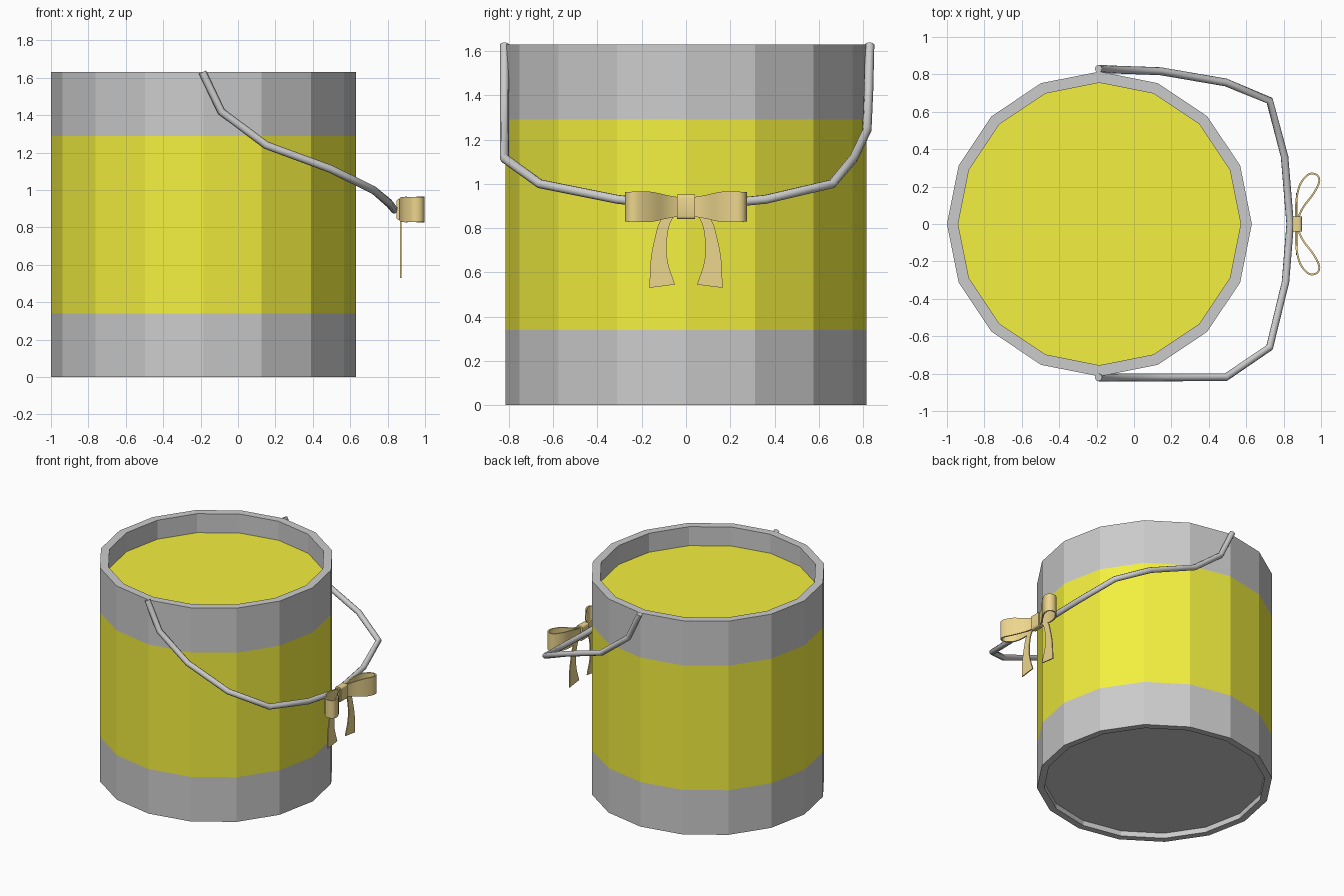
import bpy, bmesh, math
from mathutils import Vector

if "Cube" in bpy.data.objects:
    bpy.data.objects.remove(bpy.data.objects["Cube"])

SIDES, CX = 16, -0.185


def material(name, rgb):
    m = bpy.data.materials.new(name)
    m.diffuse_color = (*rgb, 1)
    m.use_nodes = True
    m.node_tree.nodes["Principled BSDF"].inputs["Base Color"].default_value = m.diffuse_color
    return m


yellow = material("yellow paint", (0.9, 0.87, 0.05))
gold = material("gold ribbon", (0.85, 0.67, 0.27))


def finish(name, bm, mats=(), smooth=False):
    bmesh.ops.recalc_face_normals(bm, faces=bm.faces)
    me = bpy.data.meshes.new(name)
    bm.to_mesh(me)
    bm.free()
    ob = bpy.data.objects.new(name, me)
    bpy.context.collection.objects.link(ob)
    for m in mats:
        me.materials.append(m)
    if smooth:
        bpy.ops.object.select_all(action='DESELECT')
        ob.select_set(True)
        bpy.context.view_layer.objects.active = ob
        bpy.ops.object.shade_smooth_by_angle(angle=math.radians(40))
    return ob


def ring(bm, r, z):
    return [bm.verts.new((CX + r * math.cos(2 * math.pi * i / SIDES),
                          r * math.sin(2 * math.pi * i / SIDES), z)) for i in range(SIDES)]


# Bucket shell: rim, outer wall with yellow band, recessed base
bm = bmesh.new()
profile = [(0.755, 1.485), (0.755, 1.63), (0.815, 1.63), (0.815, 1.29),
           (0.815, 0.34), (0.815, 0), (0.765, 0), (0.765, 0.04)]
rings = [ring(bm, r, z) for r, z in profile]
for k, (a, b) in enumerate(zip(rings, rings[1:])):
    for i in range(SIDES):
        j = (i + 1) % SIDES
        f = bm.faces.new((a[i], a[j], b[j], b[i]))
        f.material_index = 1 if k == 3 else 0
bm.faces.new(rings[-1])
# Paint surface closes the top of the shell
bm.faces.new(rings[0]).material_index = 1
grey = material("grey metal", (0.8, 0.8, 0.8))
finish("bucket", bm, (grey, yellow))

# Wire handle hanging down on the +x side
path = [(-0.19, -0.82, 1.63), (-0.09, -0.82, 1.42), (0.15, -0.82, 1.24), (0.49, -0.82, 1.115),
        (0.725, -0.66, 1.0), (0.81, -0.31, 0.93), (0.835, 0, 0.895), (0.805, 0.36, 0.93),
        (0.725, 0.66, 1.0), (0.49, 0.757, 1.115), (0.14, 0.817, 1.24),
        (-0.09, 0.825, 1.42), (-0.19, 0.83, 1.63)]
cu = bpy.data.curves.new("handle", 'CURVE')
cu.dimensions = '3D'
cu.bevel_depth = 0.021
cu.bevel_resolution = 2
cu.use_fill_caps = True
sp = cu.splines.new('POLY')
sp.points.add(len(path) - 1)
for p, co in zip(sp.points, path):
    p.co = (*co, 1)
handle = bpy.data.objects.new("handle", cu)
bpy.context.collection.objects.link(handle)
bpy.ops.object.select_all(action='DESELECT')
handle.select_set(True)
bpy.context.view_layer.objects.active = handle
bpy.ops.object.convert(target='MESH')
bpy.ops.object.shade_smooth_by_angle(angle=math.radians(50))


def smooth_path(pts, steps=5):
    """Catmull-Rom samples through the points."""
    v = [Vector(p) for p in pts]
    v = [2 * v[0] - v[1]] + v + [2 * v[-1] - v[-2]]
    out = []
    for a, b, c, d in zip(v, v[1:], v[2:], v[3:]):
        for s in range(steps):
            t = s / steps
            out.append(0.5 * (2 * b + (c - a) * t + (2 * a - 5 * b + 4 * c - d) * t * t
                              + (3 * b - a - 3 * c + d) * t ** 3))
    return out + [v[-2]]


def ribbon(name, left, right, thick, cross=1, bulge=0.0):
    """Thin strip between two edge lines, mirrored across y = 0."""
    bm = bmesh.new()
    rows = [[bm.verts.new(a.lerp(b, t / cross)) for t in range(cross + 1)]
            for a, b in zip(left, right)]
    for r, s in zip(rows, rows[1:]):
        for i in range(cross):
            bm.faces.new((r[i], r[i + 1], s[i + 1], s[i]))
    ob = finish(name, bm, (gold,))
    so = ob.modifiers.new("thickness", 'SOLIDIFY')
    so.thickness = thick
    so.offset = 0
    mi = ob.modifiers.new("mirror", 'MIRROR')
    mi.use_axis = (False, True, False)
    mi.use_mirror_merge = False
    bpy.ops.object.select_all(action='DESELECT')
    ob.select_set(True)
    bpy.context.view_layer.objects.active = ob
    bpy.ops.object.convert(target='MESH')
    bpy.ops.object.shade_smooth_by_angle(angle=math.radians(40))


# Bow loops: (x, y, half height) along the loop
ZB = 0.896
loop = smooth_path([(0.865, 0.0, 0.045), (0.866, 0.06, 0.046), (0.87, 0.14, 0.062),
                    (0.89, 0.215, 0.068), (0.935, 0.266, 0.067), (0.978, 0.262, 0.067),
                    (0.99, 0.225, 0.069), (0.958, 0.16, 0.068), (0.905, 0.09, 0.053),
                    (0.88, 0.035, 0.044), (0.876, 0.0, 0.044)])
ribbon("bow_loops", [Vector((p.x, p.y, ZB + p.z)) for p in loop],
       [Vector((p.x, p.y, ZB - p.z)) for p in loop], 0.01)

# Bow tails hanging below the knot
ribbon("bow_tails",
       smooth_path([(0.87, 0.0, 0.89), (0.87, 0.063, 0.84), (0.87, 0.086, 0.75),
                    (0.87, 0.083, 0.65), (0.87, 0.05, 0.545)]),
       smooth_path([(0.87, 0.03, 0.91), (0.87, 0.112, 0.84), (0.87, 0.142, 0.75),
                    (0.87, 0.16, 0.65), (0.87, 0.165, 0.53)]), 0.008)

# Bow knot
bm = bmesh.new()
bmesh.ops.create_cube(bm, size=1)
for v in bm.verts:
    v.co = Vector((0.872 + v.co.x * 0.05, v.co.y * 0.08, ZB + v.co.z * 0.112))
bmesh.ops.bevel(bm, geom=[e for e in bm.edges if abs(e.verts[0].co.y - e.verts[1].co.y) > 0.01],
                offset=0.014, segments=3, profile=0.5, affect='EDGES')
finish("bow_knot", bm, (gold,), True)
